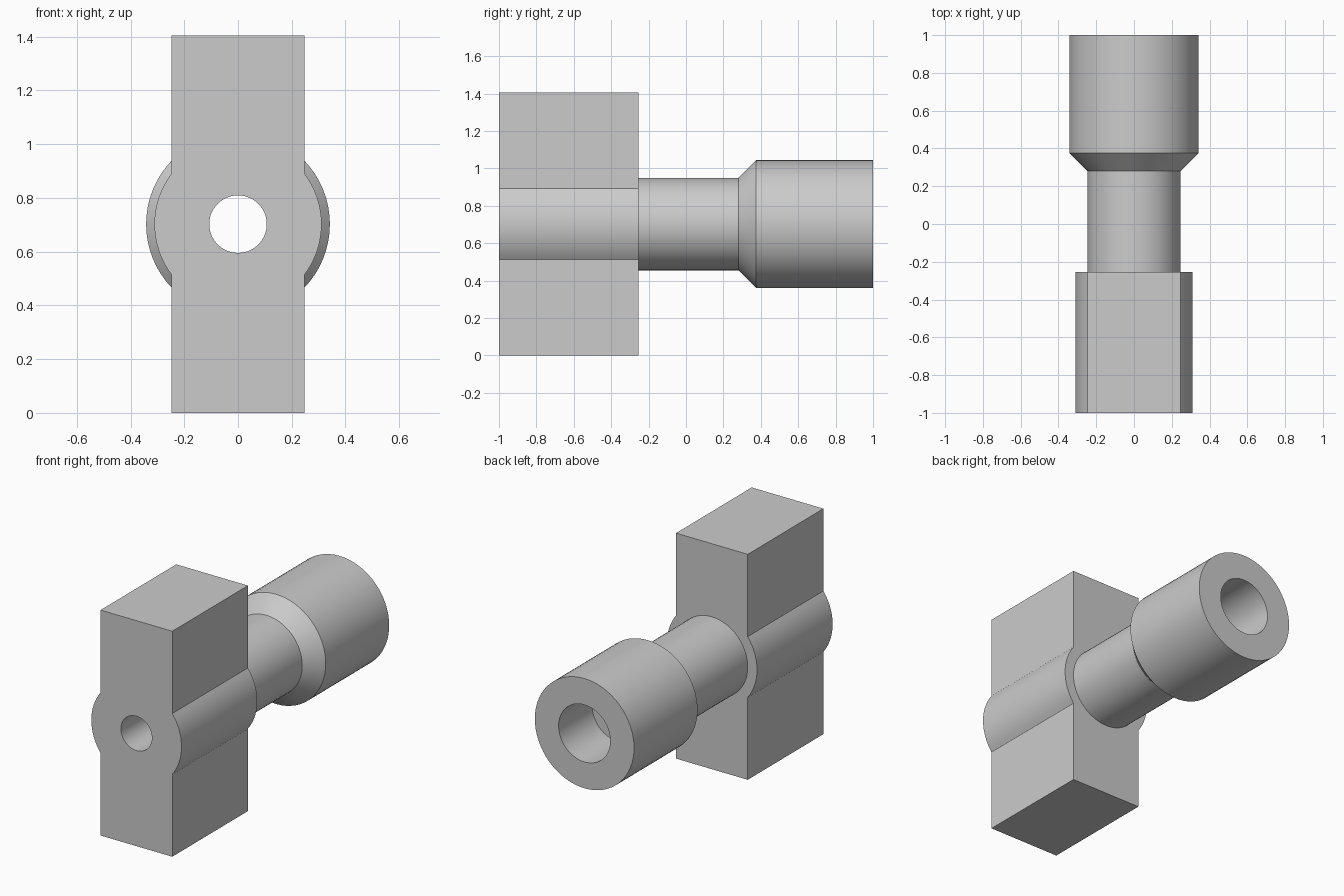
import bpy, bmesh, math

cube = bpy.data.objects.get("Cube")
if cube:
    bpy.data.objects.remove(cube)

AXIS_Z = 0.7025      # height of the bore axis
HALF_W = 0.247       # half width of the block
BOSS_R = 0.311       # rounded swelling on the block sides
BORE_R = 0.107       # narrow through bore
FRONT, JOINT = -1.0, -0.255
SEGMENTS = 64

grey = bpy.data.materials.new("plain grey")
grey.use_nodes = True
colour = (0.6, 0.6, 0.6, 1)
grey.diffuse_color = colour
grey.node_tree.nodes["Principled BSDF"].inputs["Base Color"].default_value = colour


def make_object(name, bm):
    bmesh.ops.recalc_face_normals(bm, faces=bm.faces[:])
    mesh = bpy.data.meshes.new(name)
    bm.to_mesh(mesh)
    bm.free()
    mesh.materials.append(grey)
    obj = bpy.data.objects.new(name, mesh)
    bpy.context.collection.objects.link(obj)
    return obj


def activate(obj):
    bpy.ops.object.select_all(action='DESELECT')
    obj.select_set(True)
    bpy.context.view_layer.objects.active = obj


def lathe(name, profile):
    """Spin a list of (radius, y) points about the bore axis."""
    bm = bmesh.new()
    verts = [bm.verts.new((r, y, AXIS_Z)) for r, y in profile]
    edges = [bm.edges.new(pair) for pair in zip(verts, verts[1:])]
    bmesh.ops.spin(bm, geom=verts + edges, cent=(0, 0, AXIS_Z), axis=(0, 1, 0),
                   angle=math.tau, steps=SEGMENTS, use_duplicate=False)
    bmesh.ops.remove_doubles(bm, verts=bm.verts[:], dist=0.0001)
    return make_object(name, bm)


# Block: rectangular outline with an arc bulging from each side, extruded
a = math.acos(HALF_W / BOSS_R)
arc = [-a + 2 * a * i / 16 for i in range(17)]
side = [(HALF_W, -AXIS_Z)]
side += [(BOSS_R * math.cos(t), BOSS_R * math.sin(t)) for t in arc]
side += [(HALF_W, AXIS_Z)]
outline = side + [(-x, -z) for x, z in side]

bm = bmesh.new()
cap = bm.faces.new([bm.verts.new((x, FRONT, z + AXIS_Z)) for x, z in outline])
extruded = bmesh.ops.extrude_face_region(bm, geom=[cap], use_keep_orig=True)["geom"]
bmesh.ops.translate(bm, vec=(0, JOINT - FRONT, 0),
                    verts=[v for v in extruded if isinstance(v, bmesh.types.BMVert)])
block = make_object("block", bm)

# Bore through the block
cutter = lathe("bore_cutter", [(0, FRONT - 0.1), (BORE_R, FRONT - 0.1),
                               (BORE_R, JOINT + 0.1), (0, JOINT + 0.1)])
cutter.hide_render = True
bore = block.modifiers.new("bore", 'BOOLEAN')
bore.operation = 'DIFFERENCE'
bore.solver = 'EXACT'
bore.object = cutter
activate(block)
bpy.ops.object.modifier_apply(modifier=bore.name)
bpy.data.objects.remove(cutter)

# Shaft: neck, flared shoulder, wide sleeve and stepped bore
shaft = lathe("shaft", [
    (HALF_W, JOINT), (HALF_W, 0.28), (0.342, 0.375), (0.342, 1.0),
    (0.178, 1.0), (0.178, 0.67), (BORE_R, 0.67), (BORE_R, JOINT)])

for part in (block, shaft):
    activate(part)
    bpy.ops.object.shade_smooth_by_angle(angle=math.radians(25))
